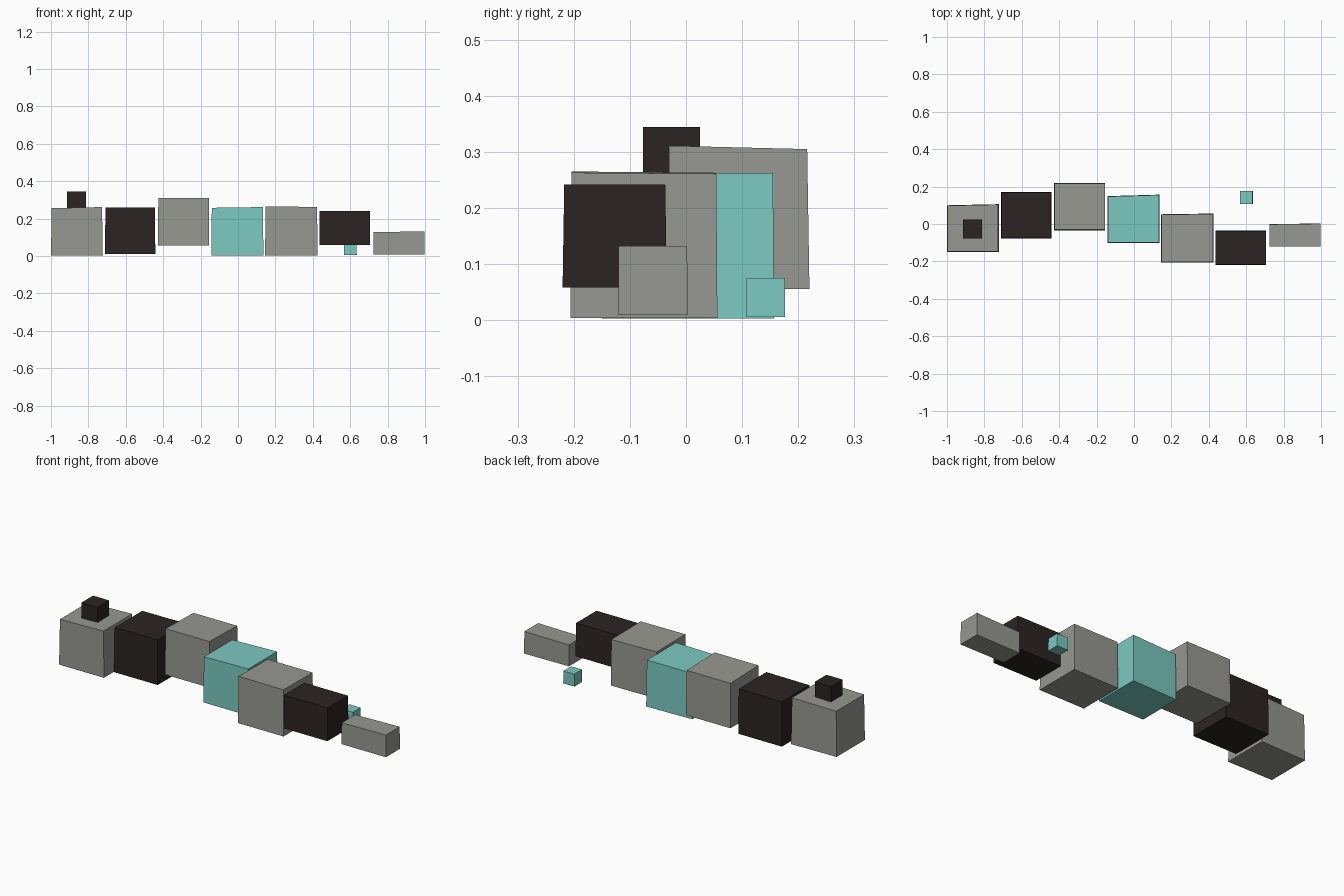
import bpy, bmesh

if "Cube" in bpy.data.objects:
    bpy.data.objects.remove(bpy.data.objects["Cube"])


def material(name, rgb):
    m = bpy.data.materials.new(name)
    m.diffuse_color = (*rgb, 1)
    m.use_nodes = True
    m.node_tree.nodes["Principled BSDF"].inputs["Base Color"].default_value = m.diffuse_color
    return m


GREY = material("warm_grey", (0.31, 0.31, 0.285))
DARK = material("dark_brown", (0.025, 0.017, 0.017))
TEAL = material("teal", (0.20, 0.59, 0.53))


def block(name, mat, x, y, z, taper=(0, 0), tilt=(0, 0), skew=0):
    """Slightly hand-made box. taper: top inset in x, y; tilt: top rise along x, y;
    skew: rise of the back edge in y along x."""
    bm = bmesh.new()
    bmesh.ops.create_cube(bm, size=2)
    for v in bm.verts:
        sx, sy, sz = v.co
        top = sz > 0
        v.co.x = (x[0] + x[1]) / 2 + sx * ((x[1] - x[0]) / 2 - taper[0] * top)
        v.co.y = (y[0] + y[1]) / 2 + sy * ((y[1] - y[0]) / 2 - taper[1] * top)
        v.co.z = z[1] + tilt[0] * sx + tilt[1] * sy if top else z[0]
        if sy > 0:
            v.co.y += skew * sx
    mesh = bpy.data.meshes.new(name)
    bm.to_mesh(mesh)
    bm.free()
    mesh.materials.append(mat)
    ob = bpy.data.objects.new(name, mesh)
    bpy.context.collection.objects.link(ob)


# Head and the knob on top
block("head", GREY, (-1.0, -0.723), (-0.15, 0.103), (0.003, 0.259), (0.004, 0.002), (0.003, 0), 0.003)
block("head_knob", DARK, (-0.913, -0.813), (-0.077, 0.025), (0.255, 0.344))

# Winding body
block("neck_segment", DARK, (-0.711, -0.442), (-0.077, 0.17), (0.01, 0.26), (0.002, 0.002), (0.001, 0))
block("raised_segment", GREY, (-0.428, -0.154), (-0.034, 0.22), (0.056, 0.308), (0.002, 0.004), (0, -0.003))
block("middle_segment", TEAL, (-0.143, 0.136), (-0.102, 0.153), (0.003, 0.26), (0.003, 0.002), (0.002, 0), 0.004)
block("rear_segment", GREY, (0.145, 0.425), (-0.206, 0.054), (0.004, 0.263), (0.002, 0.002), (-0.001, -0.001), 0.002)
block("slim_segment", DARK, (0.436, 0.706), (-0.22, -0.034), (0.058, 0.242), (0.001, 0.003))

# Tail and the loose cube behind it
block("tail", GREY, (0.724, 0.998), (-0.121, 0.001), (0.009, 0.13), (0.001, 0.001), (0.002, 0), 0.002)
block("loose_cube", TEAL, (0.566, 0.635), (0.108, 0.176), (0.006, 0.075), (0.001, 0))
